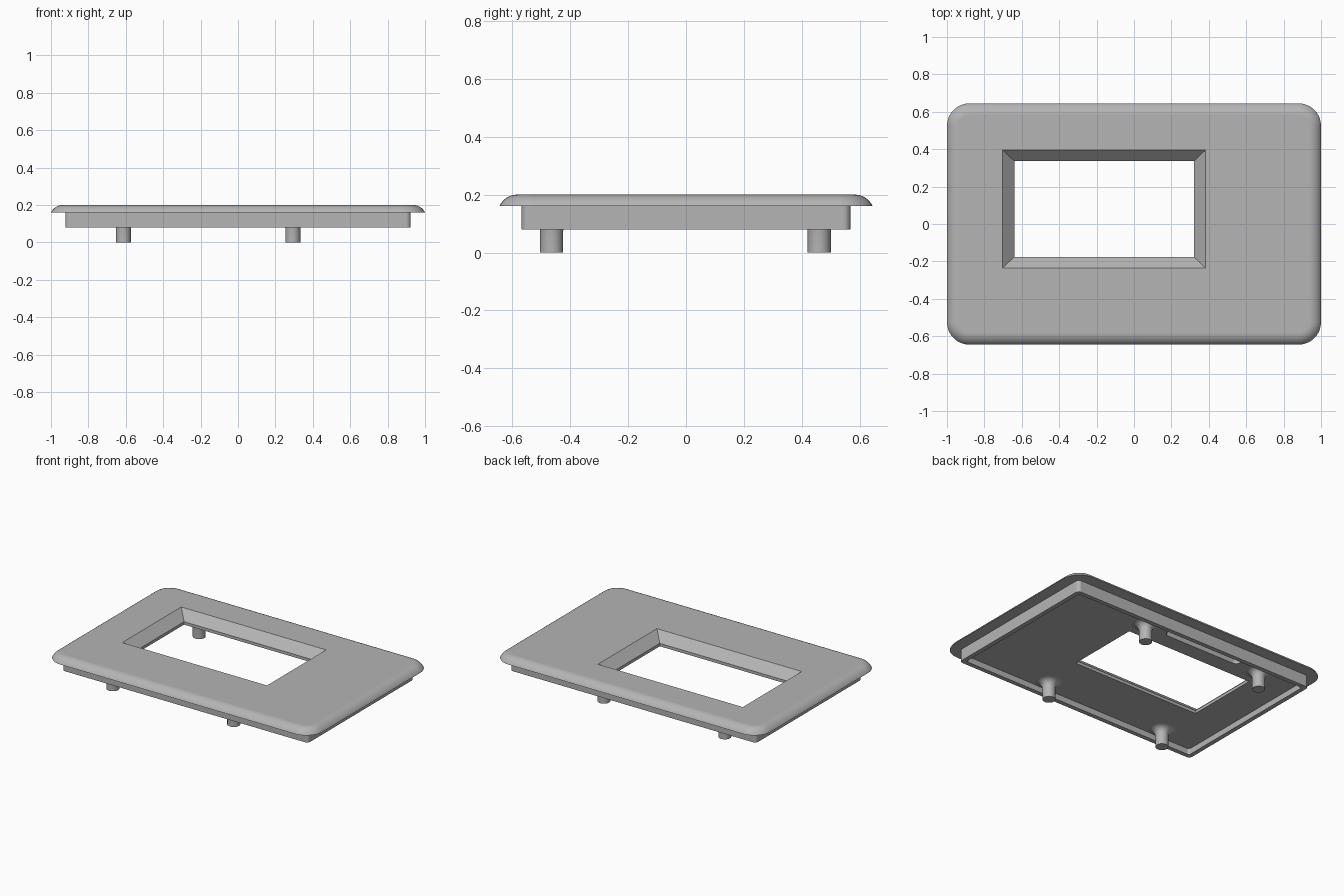
import bpy, bmesh, math

cube = bpy.data.objects.get("Cube")
if cube:
    bpy.data.objects.remove(cube, do_unlink=True)

grey = bpy.data.materials.new("plain_grey")
grey.use_nodes = True
colour = (0.46, 0.46, 0.46, 1)
grey.diffuse_color = colour
grey.node_tree.nodes["Principled BSDF"].inputs["Base Color"].default_value = colour


def outline(hx, hy, r, seg):
    """Rounded rectangle; seg = 0 gives plain corners."""
    pts = []
    for k, (sx, sy) in enumerate([(1, 1), (-1, 1), (-1, -1), (1, -1)]):
        if seg == 0:
            pts.append((sx * hx, sy * hy))
            continue
        for i in range(seg + 1):
            a = math.pi / 2 * (k + i / seg)
            pts.append((sx * (hx - r) + r * math.cos(a),
                        sy * (hy - r) + r * math.sin(a)))
    return pts


def loft(name, rings, seg=8, centre=(0, 0)):
    """Closed solid through rings of (half x, half y, corner radius, z)."""
    bm = bmesh.new()
    loops = [[bm.verts.new((x + centre[0], y + centre[1], z))
              for x, y in outline(hx, hy, r, seg)] for hx, hy, r, z in rings]
    for a, b in zip(loops, loops[1:]):
        n = len(a)
        for i in range(n):
            j = (i + 1) % n
            bm.faces.new((a[i], a[j], b[j], b[i]))
    bm.faces.new(loops[0])
    bm.faces.new(loops[-1])
    return finish(name, bm)


def finish(name, bm):
    bmesh.ops.recalc_face_normals(bm, faces=bm.faces)
    mesh = bpy.data.meshes.new(name)
    bm.to_mesh(mesh)
    bm.free()
    mesh.materials.append(grey)
    ob = bpy.data.objects.new(name, mesh)
    bpy.context.collection.objects.link(ob)
    return ob


def activate(ob):
    bpy.ops.object.select_all(action='DESELECT')
    ob.select_set(True)
    bpy.context.view_layer.objects.active = ob


def cut(target, cutter):
    mod = target.modifiers.new("cut", 'BOOLEAN')
    mod.operation, mod.solver, mod.object = 'DIFFERENCE', 'EXACT', cutter
    activate(target)
    bpy.ops.object.modifier_apply(modifier=mod.name)
    bpy.data.objects.remove(cutter, do_unlink=True)


def smooth(ob):
    activate(ob)
    bpy.ops.object.shade_smooth_by_angle(angle=math.radians(30))


# Plate: recessed underside, skirt, flange and rounded upper edge
HX, HY, CORNER = 1.0, 0.645, 0.12
FLOOR, FLANGE, TOP = 0.12, 0.16, 0.20
rings = [(0.893, 0.538, 0.015, FLOOR), (0.893, 0.538, 0.015, 0.08),
         (0.923, 0.568, 0.025, 0.08), (0.923, 0.568, 0.025, FLANGE)]
R = 0.07
start = math.asin(1 - (TOP - FLANGE) / R)
for i in range(9):
    a = start + (math.pi / 2 - start) * i / 8
    inset = R * (math.cos(start) - math.cos(a))
    rings.append((HX - inset, HY - inset, CORNER - inset, TOP - R + R * math.sin(a)))
plate = loft("cover_plate", rings)

# Window with chamfered sides and a short straight lip
window = loft("window_cutter", [(0.48, 0.256, 0, 0.05), (0.48, 0.256, 0, 0.14),
                                (0.543, 0.316, 0, TOP), (0.543, 0.316, 0, 0.25)],
              seg=0, centre=(-0.16, 0.08))
cut(plate, window)

# Blind slot in the underside, behind the window
slot = loft("slot_cutter", [(0.29, 0.03, 0.0299, 0.10), (0.29, 0.03, 0.0299, 0.16)],
            centre=(-0.16, 0.475))
cut(plate, slot)
smooth(plate)
plate.modifiers.new("even_shading", 'WEIGHTED_NORMAL').keep_sharp = True


# Pegs with a flared fillet at the root
def peg(name, x, y, steps=32):
    r, f = 0.04, 0.045
    profile = [(r, 0.0)]
    for i in range(7):
        a = math.pi / 2 * i / 6
        profile.append((r + f * (1 - math.cos(a)), FLOOR - f + f * math.sin(a)))
    profile.append((r + f, FLOOR + 0.005))
    bm = bmesh.new()
    loops = [[bm.verts.new((x + pr * math.cos(2 * math.pi * i / steps),
                            y + pr * math.sin(2 * math.pi * i / steps), z))
              for i in range(steps)] for pr, z in profile]
    for a, b in zip(loops, loops[1:]):
        for i in range(steps):
            j = (i + 1) % steps
            bm.faces.new((a[i], a[j], b[j], b[i]))
    bm.faces.new(loops[0])
    bm.faces.new(loops[-1])
    smooth(finish(name, bm))


for side, x in (("right", -0.613), ("left", 0.293)):
    for end, y in (("front", -0.464), ("back", 0.46)):
        peg(f"{end}_{side}_peg", x, y)
